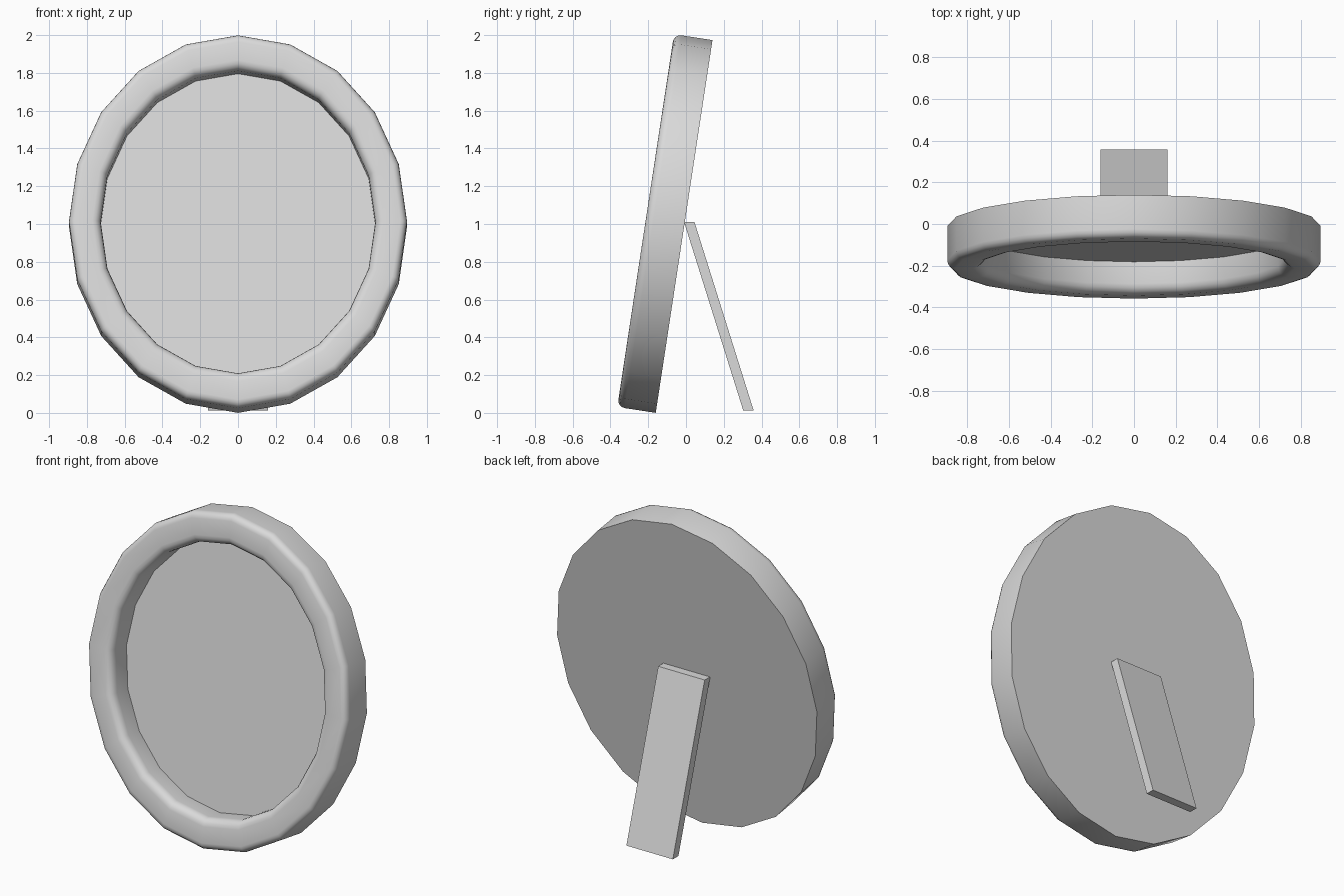
import bpy, bmesh, math

cube = bpy.data.objects.get("Cube")
if cube:
    bpy.data.objects.remove(cube, do_unlink=True)

SIDES = 20
HALF_W, HALF_H = 0.895, 0.998
LEAN = math.atan2(0.1505, 0.9886)
DEPTH = 0.206

grey = bpy.data.materials.new("plain_grey")
grey.use_nodes = True
GREY = (0.7, 0.7, 0.7, 1)
grey.diffuse_color = GREY
grey.node_tree.nodes["Principled BSDF"].inputs["Base Color"].default_value = GREY


def finish(name, bm, smooth=False):
    """Turn a bmesh into a named, coloured object."""
    bmesh.ops.recalc_face_normals(bm, faces=bm.faces)
    mesh = bpy.data.meshes.new(name)
    bm.to_mesh(mesh)
    bm.free()
    mesh.materials.append(grey)
    obj = bpy.data.objects.new(name, mesh)
    bpy.context.collection.objects.link(obj)
    if smooth:
        bpy.ops.object.select_all(action="DESELECT")
        obj.select_set(True)
        bpy.context.view_layer.objects.active = obj
        bpy.ops.object.shade_smooth_by_angle(angle=math.radians(35))
    return obj


def oval(bm, scale, depth):
    """One oval ring of vertices, facing -y."""
    turns = [2 * math.pi * i / SIDES for i in range(SIDES)]
    return [bm.verts.new((HALF_W * scale * math.sin(a), -depth,
                          HALF_H * scale * math.cos(a))) for a in turns]


def corner(scale, depth, radius, start, end, steps=4):
    """Rounded profile corner as (scale, depth) pairs."""
    angles = [math.radians(start + (end - start) * i / steps) for i in range(steps + 1)]
    return [(scale + radius * math.cos(a), depth + radius * math.sin(a)) for a in angles]


def lean_back(obj):
    obj.location = (0, -0.01, 0.987)
    obj.rotation_euler.x = -LEAN


# Oval frame: flat back, rounded outer and inner front edges
INNER, PANEL_DEPTH = 0.812, 0.05
R_OUT, R_IN = 0.04, 0.05
profile = [(1, 0)]
profile += corner(1 - R_OUT, DEPTH - R_OUT, R_OUT, 0, 90)
profile += corner(INNER + R_IN, DEPTH - R_IN, R_IN, 90, 180)
profile += [(INNER, PANEL_DEPTH)]
bm = bmesh.new()
rings = [oval(bm, s, d) for s, d in profile]
for a, b in zip(rings, rings[1:]):
    for i in range(SIDES):
        j = (i + 1) % SIDES
        bm.faces.new((a[i], a[j], b[j], b[i]))
bm.faces.new(rings[0])   # back board
bm.faces.new(rings[-1])  # picture panel
lean_back(finish("oval_frame", bm, smooth=True))

# Slanted rear stand, a thin strip with level ends
bm = bmesh.new()
side = [(-0.01, 1.01), (0.045, 1.01), (0.358, 0.013), (0.303, 0.013)]
face = bm.faces.new([bm.verts.new((-0.16, y, z)) for y, z in side])
extruded = bmesh.ops.extrude_face_region(bm, geom=[face])["geom"]
moved = [v for v in extruded if isinstance(v, bmesh.types.BMVert)]
bmesh.ops.translate(bm, verts=moved, vec=(0.32, 0, 0))
finish("rear_stand", bm)
